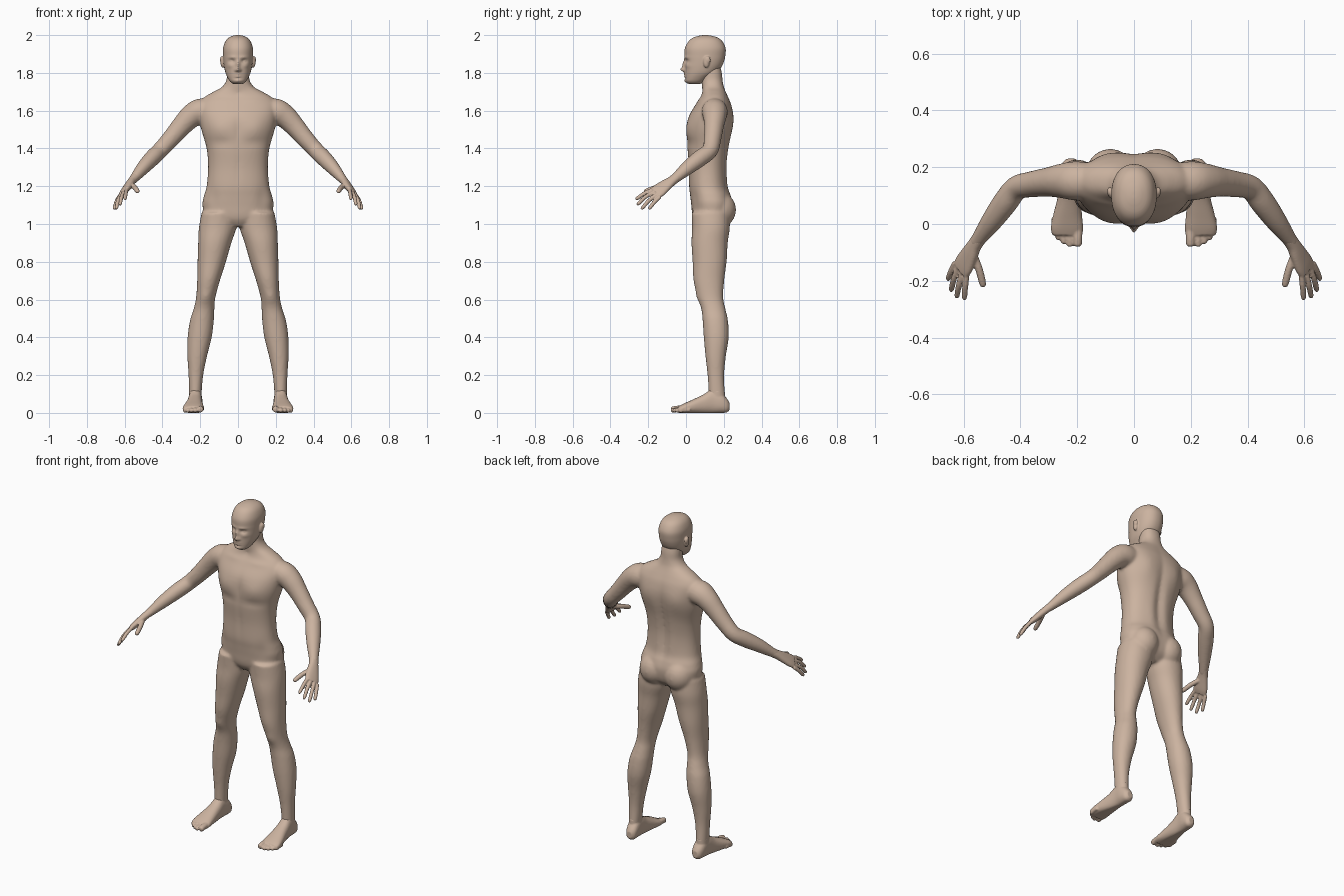
import bpy, bmesh, math
from mathutils import Vector

skin = bpy.data.materials.new("skin")
skin.diffuse_color = (0.60, 0.45, 0.35, 1)


def spline(rings, n=5):
    """Catmull-Rom interpolation through (x, y, z, ra, rb) rings."""
    out = []
    for i in range(len(rings) - 1):
        a, b, c, d = (rings[max(0, min(len(rings) - 1, i + k))] for k in (-1, 0, 1, 2))
        for k in range(n):
            t = k / n
            out.append([0.5 * (2 * q + (r - p) * t + (2 * p - 5 * q + 4 * r - s) * t * t
                               + (3 * q - p - 3 * r + s) * t ** 3)
                        for p, q, r, s in zip(a, b, c, d)])
    return out + [list(rings[-1])]


def power(v, e):
    return math.copysign(abs(v) ** e, v)


def loft(bm, rings, side=(1, 0, 0), axis=None, exp=2.0, segs=32, mirror=False):
    """Skin rounded cross-sections; returns the new vertices."""
    rings, made = spline(rings), []
    pts = [Vector(r[:3]) for r in rings]
    for s in ((1, -1) if mirror else (1,)):
        loops = []
        for i, r in enumerate(rings):
            t = Vector(axis) if axis else pts[min(i + 1, len(pts) - 1)] - pts[max(i - 1, 0)]
            t.normalize()
            u = Vector(side)
            u = (u - t * u.dot(t)).normalized()
            w = t.cross(u)
            loop = []
            for k in range(segs):
                a = 2 * math.pi * k / segs
                p = (pts[i] + u * max(r[3], .001) * power(math.cos(a), 2 / exp)
                     + w * max(r[4], .001) * power(math.sin(a), 2 / exp))
                loop.append(bm.verts.new((p.x * s, p.y, max(p.z, 0))))
            loops.append(loop)
            made += loop
        for l0, l1 in zip(loops, loops[1:]):
            for k in range(segs):
                j = (k + 1) % segs
                bm.faces.new((l0[k], l0[j], l1[j], l1[k]))
        bm.faces.new(loops[0])
        bm.faces.new(loops[-1])
    return made


def stalk(bm, base, mid, tip, r, **kw):
    """Finger or toe: bent tube with a rounded tip."""
    b, m, t = Vector(base), Vector(mid), Vector(tip)
    loft(bm, [(*b, r, r), (*m, r, r), (*m.lerp(t, .8), r * .9, r * .9), (*t, r * .4, r * .4)],
         segs=12, **kw)


def blob(bm, centre, radii):
    """Mirrored pair of ellipsoids."""
    for s in (1, -1):
        v = bmesh.ops.create_uvsphere(bm, u_segments=24, v_segments=16, radius=1)["verts"]
        for q in v:
            q.co = Vector((s * (centre[0] + q.co.x * radii[0]), centre[1] + q.co.y * radii[1],
                           centre[2] + q.co.z * radii[2]))


def sculpt(verts, bumps, side, cy, ry):
    """Push the front (side=-1) or back (side=1) in or out with soft bumps (x, z, sx, sz, depth)."""
    for v in verts:
        weight = max(0, min(1, side * (v.co.y - cy) / ry))
        v.co.y += side * weight * sum(
            d * math.exp(-((abs(v.co.x) - x) / sx) ** 2 - ((v.co.z - z) / sz) ** 2)
            for x, z, sx, sz, d in bumps)


def finish(name, bm, voxel, smooth, mirror=False):
    """Fuse the overlapping pieces into one smooth skin."""
    bmesh.ops.recalc_face_normals(bm, faces=bm.faces)
    me = bpy.data.meshes.new(name)
    bm.to_mesh(me)
    bm.free()
    ob = bpy.data.objects.new(name, me)
    bpy.context.collection.objects.link(ob)
    me.materials.append(skin)
    rm = ob.modifiers.new("fuse", 'REMESH')
    rm.mode, rm.voxel_size, rm.use_smooth_shade = 'VOXEL', voxel, True
    sm = ob.modifiers.new("relax", 'SMOOTH')
    sm.factor, sm.iterations = 0.5, smooth
    if mirror:
        ob.modifiers.new("mirror", 'MIRROR').use_mirror_merge = False


UP = (0, 0, 1)

# torso and neck
body = bmesh.new()
torso = [(.985, .125, .05, .06), (1.03, .135, .165, .098), (1.10, .138, .188, .110),
         (1.15, .130, .180, .108), (1.20, .118, .166, .102), (1.30, .115, .158, .100),
         (1.40, .117, .166, .110), (1.50, .125, .194, .121), (1.57, .133, .205, .118),
         (1.63, .145, .208, .096), (1.67, .150, .180, .075), (1.70, .148, .130, .063),
         (1.725, .143, .085, .058), (1.76, .138, .062, .056), (1.80, .135, .058, .055),
         (1.84, .130, .055, .050)]
v = loft(body, [(0, y, z, a, b) for z, y, a, b in torso], axis=UP, exp=2.25, segs=64)
sculpt(v, [(.095, 1.505, .06, .05, .010), (0, 1.50, .018, .08, -.006), (.09, 1.43, .07, .018, -.005),
           (0, 1.30, .012, .10, -.004), (0, 1.69, .018, .015, -.010), (.09, 1.655, .07, .012, .006),
           (.13, 1.13, .03, .06, -.006)], -1, .125, .08)
sculpt(v, [(0, 1.38, .025, .20, -.014), (.10, 1.54, .05, .07, .008),
           (.05, 1.25, .03, .10, .004)], 1, .125, .08)

# buttocks
blob(body, (.083, .175, 1.075), (.088, .090, .095))

# legs
leg = [(.100, .130, 1.06, .093, .100), (.108, .132, .98, .099, .100), (.123, .125, .90, .088, .096),
       (.139, .125, .80, .075, .090), (.156, .121, .70, .060, .081), (.171, .130, .61, .051, .067),
       (.180, .145, .55, .055, .064), (.191, .155, .49, .063, .067), (.203, .160, .40, .064, .066),
       (.216, .157, .30, .052, .054), (.223, .158, .20, .039, .044), (.226, .163, .10, .033, .043),
       (.226, .163, .06, .032, .044)]
v = loft(body, leg, axis=UP, exp=2.1, mirror=True)
sculpt(v, [(.172, .615, .025, .03, .007)], -1, .13, .05)

# arms
arm = [(.12, .150, 1.600, .060, .060), (.20, .152, 1.595, .070, .068), (.25, .152, 1.568, .062, .062),
       (.30, .148, 1.517, .052, .054), (.36, .140, 1.447, .046, .047), (.413, .127, 1.390, .043, .043),
       (.453, .077, 1.350, .045, .043), (.50, .012, 1.300, .039, .037), (.545, -.050, 1.247, .028, .026),
       (.562, -.075, 1.228, .026, .022)]
loft(body, arm, side=(.05, .04, -.05), mirror=True)
finish("body", body, .008, 7)

# head
head = bmesh.new()
skull = [(1.742, .045, .028, .034), (1.755, .048, .043, .051), (1.775, .060, .055, .065),
         (1.80, .078, .066, .084), (1.83, .090, .073, .097), (1.86, .097, .077, .104),
         (1.89, .100, .079, .108), (1.93, .102, .079, .108), (1.965, .103, .068, .091),
         (1.985, .103, .051, .068), (1.996, .103, .028, .036), (2.0, .103, .010, .012)]
v = loft(head, [(0, y, z, a, b) for z, y, a, b in skull], axis=UP, exp=2.2, segs=96)
# face: nose, nostrils, bridge, sockets, brow, lips, chin, cheeks
sculpt(v, [(0, 1.818, .010, .012, .024), (.012, 1.814, .007, .007, .008), (0, 1.845, .009, .020, .013),
           (.032, 1.863, .015, .010, -.012), (.030, 1.882, .024, .007, .004),
           (0, 1.793, .018, .005, .006), (0, 1.781, .016, .005, .006), (0, 1.787, .022, .002, -.003),
           (0, 1.771, .020, .004, -.004), (0, 1.757, .016, .010, .005),
           (.045, 1.838, .016, .012, .004)], -1, .09, .06)
blob(head, (.032, .020, 1.862), (.014, .013, .011))
# ears
blob(head, (.080, .108, 1.858), (.013, .017, .031))
blob(head, (.086, .114, 1.868), (.009, .016, .020))
finish("head", head, .004, 2)

# hands
hand = bmesh.new()
ACROSS = (.05, .04, -.05)
loft(hand, [(.545, -.050, 1.247, .026, .023), (.562, -.075, 1.228, .027, .021),
            (.577, -.103, 1.208, .034, .020), (.597, -.140, 1.180, .042, .018),
            (.610, -.161, 1.164, .041, .014)], side=ACROSS, exp=2.3)
for base, mid, tip in [((.588, -.165, 1.186), (.594, -.215, 1.165), (.598, -.267, 1.130)),
                       ((.604, -.160, 1.171), (.616, -.212, 1.145), (.625, -.260, 1.100)),
                       ((.619, -.151, 1.157), (.635, -.195, 1.125), (.645, -.237, 1.078)),
                       ((.631, -.138, 1.144), (.645, -.168, 1.115), (.656, -.197, 1.078))]:
    stalk(hand, base, mid, tip, .0105, side=ACROSS)
stalk(hand, (.567, -.105, 1.208), (.546, -.160, 1.193), (.530, -.222, 1.170), .0135, side=ACROSS)
finish("hands", hand, .004, 2, True)

# feet
foot = bmesh.new()
loft(foot, [(.222, .230, .035, .016, .020), (.222, .215, .040, .030, .038), (.224, .185, .055, .036, .055),
            (.226, .140, .062, .036, .064), (.229, .090, .046, .041, .050), (.234, .030, .032, .051, .036),
            (.236, -.015, .023, .057, .025), (.235, -.040, .017, .052, .018)], axis=(0, 1, 0), exp=2.3)
loft(foot, [(.225, .163, .04, .034, .046), (.226, .163, .08, .033, .044), (.226, .163, .12, .033, .042)],
     axis=UP)
# toes
for x, y, r in [(.199, -.079, .017), (.226, -.080, .0125), (.247, -.070, .012),
                (.266, -.056, .0115), (.281, -.038, .011)]:
    stalk(foot, (x, y + .060, r + .006), (x, y + .028, r + .004), (x, y, r - .001), r)
finish("feet", foot, .0045, 2, True)
